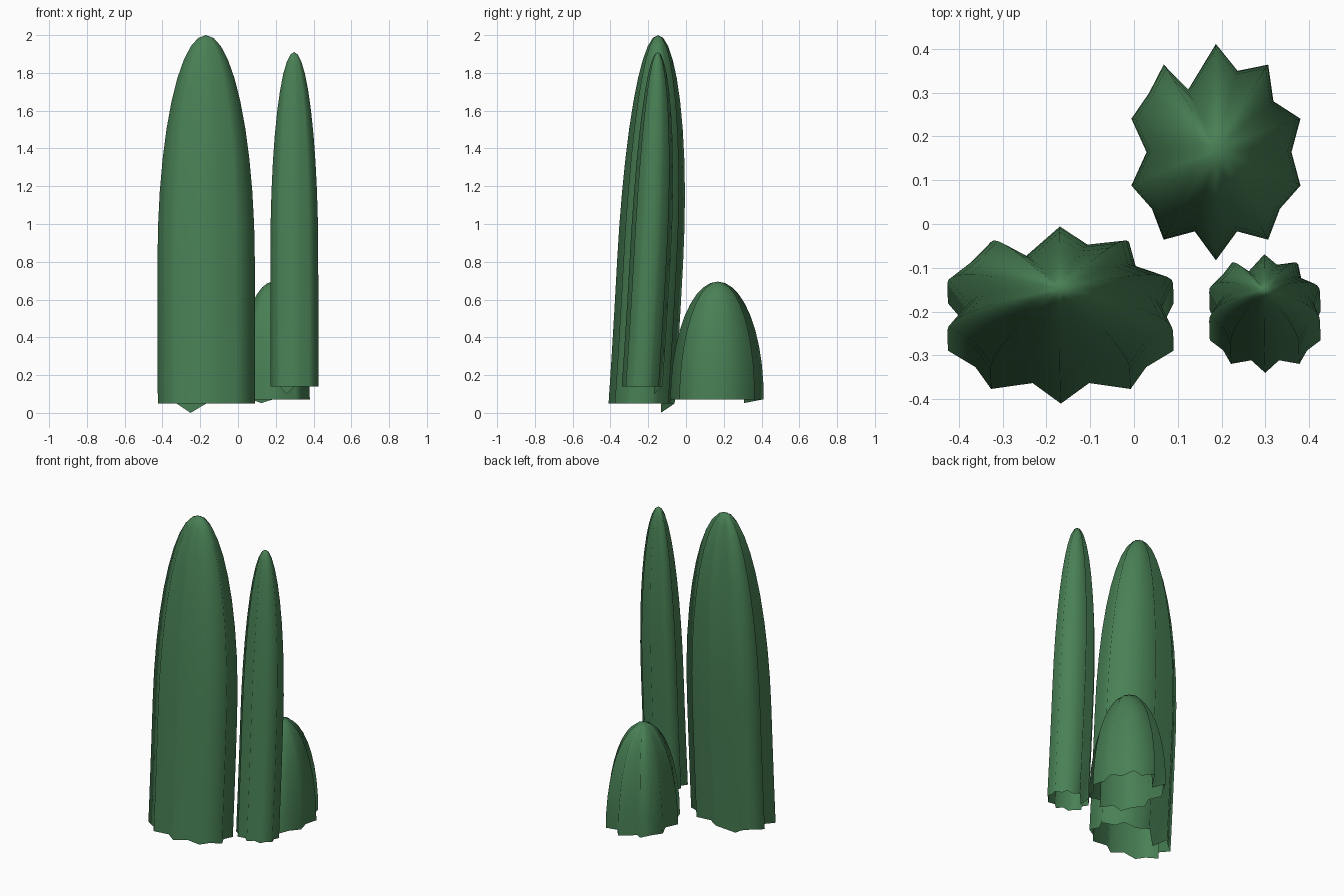
import bpy, bmesh
from math import sin, cos, pi

if "Cube" in bpy.data.objects:
    bpy.data.objects.remove(bpy.data.objects["Cube"])

green = bpy.data.materials.new("cactus_green")
green.diffuse_color = (0.065, 0.215, 0.09, 1)
green.use_nodes = True
green.node_tree.nodes["Principled BSDF"].inputs["Base Color"].default_value = green.diffuse_color

# star cross-section: 10 ribs, valleys of uneven depth, one pushed deeper
RIBS, DEEP = 10, 1
valley = [0.66, 0.93, 0.78, 0.89, 0.77, 0.77, 0.89, 0.85, 0.80, 0.79]
section = []
for i in range(RIBS * 2):
    a = pi / 2 + i * pi / RIBS
    r = 1.0 if i % 2 == 0 else valley[i // 2]
    section.append((r * cos(a), r * sin(a)))
section[DEEP] = (-0.31, 0.58)


def cactus(name, base, tip, rx, ry, shoulder, drop):
    """Open-bottomed ribbed column: straight stem, elliptical dome, slight lean."""
    z0, z1 = base[2], tip[2]
    levels = []
    if shoulder > z0:
        levels += [(z0 + (shoulder - z0) * k / 3, 1.0) for k in range(3)]
    steps = 10
    levels += [(shoulder + (z1 - shoulder) * sin(k * pi / 2 / steps),
                cos(k * pi / 2 / steps)) for k in range(steps)]
    bm = bmesh.new()
    rings = []
    for n, (z, s) in enumerate(levels):
        t = 1 - (1 - (z - z0) / (z1 - z0)) ** 1.5
        cx = base[0] + (tip[0] - base[0]) * t
        cy = base[1] + (tip[1] - base[1]) * t
        ring = [bm.verts.new((cx + rx * s * u, cy + ry * s * v, z)) for u, v in section]
        if n == 0:
            ring[DEEP].co.z -= drop      # drooping rim point
        rings.append(ring)
    top = bm.verts.new(tip)
    m = len(section)
    for lo, hi in zip(rings, rings[1:]):
        for i in range(m):
            j = (i + 1) % m
            bm.faces.new((lo[i], lo[j], hi[j], hi[i]))
    for i in range(m):
        bm.faces.new((rings[-1][i], rings[-1][(i + 1) % m], top))
    for f in bm.faces:
        f.smooth = True
    mesh = bpy.data.meshes.new(name)
    bm.to_mesh(mesh)
    bm.free()
    ob = bpy.data.objects.new(name, mesh)
    bpy.context.collection.objects.link(ob)
    mesh.materials.append(green)


cactus("large_cactus", (-0.167, -0.235, 0.05), (-0.17, -0.148, 2.0), 0.271, 0.175, 0.8, 0.05)
cactus("thin_cactus", (0.2995, -0.232, 0.14), (0.297, -0.15, 1.91), 0.133, 0.108, 0.85, 0.04)
cactus("small_round_cactus", (0.187, 0.164, 0.072), (0.187, 0.168, 0.695), 0.203, 0.247, 0.072, 0.02)
